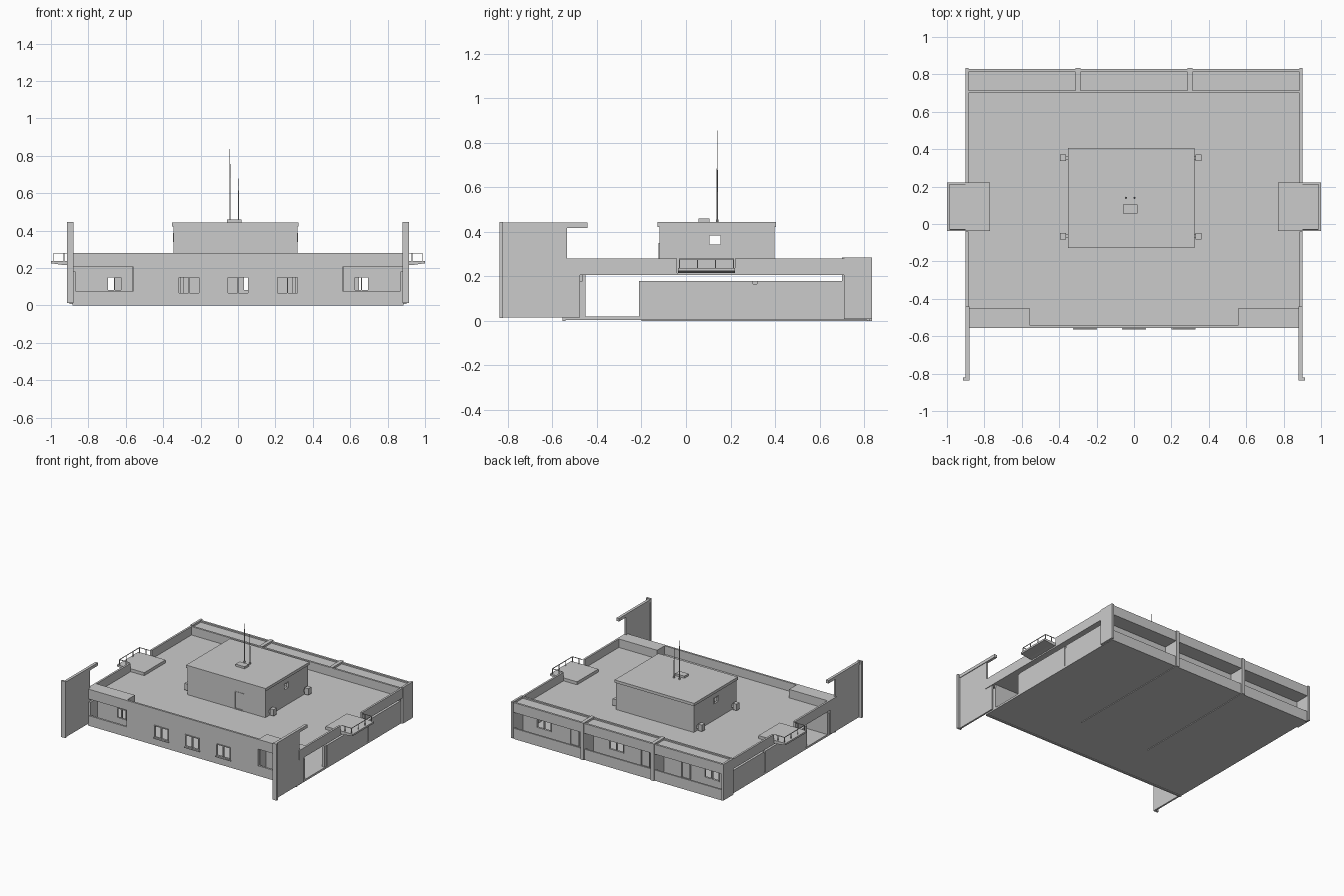
import bpy, bmesh
from mathutils import Vector

if "Cube" in bpy.data.objects:
    bpy.data.objects.remove(bpy.data.objects["Cube"])


def make(name, boxes):
    """One object from a list of boxes (x0, x1, y0, y1, z0, z1)."""
    bm = bmesh.new()
    for x0, x1, y0, y1, z0, z1 in boxes:
        ret = bmesh.ops.create_cube(bm, size=1)
        for v in ret["verts"]:
            v.co = Vector(((x0 + x1) / 2 + v.co.x * (x1 - x0),
                           (y0 + y1) / 2 + v.co.y * (y1 - y0),
                           (z0 + z1) / 2 + v.co.z * (z1 - z0)))
    me = bpy.data.meshes.new(name)
    bm.to_mesh(me)
    bm.free()
    ob = bpy.data.objects.new(name, me)
    bpy.context.collection.objects.link(ob)
    return ob


def flip(boxes):
    """Boxes mirrored across x = 0, added to the originals."""
    return boxes + [(-b[1], -b[0]) + tuple(b[2:]) for b in boxes]


def place(axis, a0, a1, d0, d1, z0, z1):
    return (a0, a1, d0, d1, z0, z1) if axis == "x" else (d0, d1, a0, a1, z0, z1)


def wall(name, axis, a0, a1, d0, d1, z0, z1, holes):
    """Wall along an axis, built around holes (a0, a1, z0, z1)."""
    out, cur = [], a0
    for h0, h1, b, t in sorted(holes):
        out.append(place(axis, cur, h0, d0, d1, z0, z1))
        if b > z0:
            out.append(place(axis, h0, h1, d0, d1, z0, b))
        out.append(place(axis, h0, h1, d0, d1, t, z1))
        cur = h1
    out.append(place(axis, cur, a1, d0, d1, z0, z1))
    return make(name, out)


def frame(name, axis, hole, d0, d1, mullion=True, w=0.006):
    a0, a1, b, t = hole
    bars = [(a0, a0 + w, b, t), (a1 - w, a1, b, t),
            (a0 + w, a1 - w, b, b + w), (a0 + w, a1 - w, t - w, t)]
    if mullion:
        m = (a0 + a1) / 2
        bars.append((m - w / 2, m + w / 2, b + w, t - w))
    return make(name, [place(axis, p, q, d0, d1, r, s) for p, q, r, s in bars])


def rod(name, x, y, z0, z1, r0, r1):
    bpy.ops.mesh.primitive_cone_add(vertices=8, radius1=r0, radius2=r1, depth=z1 - z0,
                                    location=(x, y, (z0 + z1) / 2))
    bpy.context.object.name = name


# Floor and roof slabs
make("floor_slab", [(-0.885, 0.885, -0.55, 0.825, 0.005, 0.02)])
make("roof_slab", [(-0.885, 0.885, -0.545, 0.71, 0.205, 0.215)])

# Front wall with three double windows
front_holes = [(c - 0.06, c + 0.06, 0.06, 0.155) for c in (-0.262, 0, 0.265)]
wall("front_wall", "x", -0.56, 0.56, -0.555, -0.54, 0, 0.28, front_holes)
for h in front_holes:
    frame("front_window_frame", "x", h, -0.56, -0.545)
make("front_sills", [(h[0] - 0.005, h[1] + 0.005, -0.563, -0.545, 0.052, 0.06)
                     for h in front_holes])

# Front corner porches
make("porch_low_walls", flip([(0.56, 0.885, -0.555, -0.54, 0, 0.077)]))
make("porch_canopies", flip([(0.56, 0.885, -0.555, -0.45, 0.205, 0.28)]))
make("porch_returns", flip([(0.55, 0.565, -0.54, -0.45, 0.02, 0.205)]))
for s in (-1, 1):
    h = (min(s * 0.62, s * 0.70), max(s * 0.62, s * 0.70), 0.075, 0.155)
    ends = sorted((s * 0.565, s * 0.88))
    wall("porch_back_wall", "x", *ends, -0.465, -0.45, 0.02, 0.205, [h])
    frame("porch_window_frame", "x", h, -0.47, -0.455)

# Side walls below the open clerestory, with a passage at the front
make("side_walls", flip([(0.868, 0.885, -0.55, -0.45, 0.02, 0.18),
                         (0.868, 0.885, -0.185, 0.30, 0.02, 0.18),
                         (0.868, 0.885, 0.318, 0.70, 0.02, 0.18)]))
make("side_wall_joints", flip([(0.862, 0.88, -0.21, -0.185, 0.02, 0.18),
                               (0.862, 0.88, 0.30, 0.318, 0.02, 0.165),
                               (0.862, 0.88, 0.70, 0.715, 0.02, 0.165)]))
make("partitions", flip([(0.29, 0.31, -0.2, 0.70, 0.0, 0.18)]))

# Parapet with gaps at the balconies
make("side_parapets", flip([(0.885, 0.9, -0.54, -0.04, 0.205, 0.28),
                            (0.885, 0.9, 0.22, 0.83, 0.205, 0.28),
                            (0.885, 0.9, -0.04, 0.22, 0.205, 0.215)]))

# Rear loggia: end walls, posts, low wall, fascia and canopy
make("loggia_end_walls", flip([(0.885, 0.902, 0.71, 0.835, 0.008, 0.285)]))
make("loggia_posts", flip([(0.285, 0.312, 0.70, 0.835, 0.0, 0.285)]))
make("loggia_low_wall", [(-0.885, 0.885, 0.812, 0.825, 0, 0.082)])
make("loggia_fascia", [(-0.885, 0.885, 0.812, 0.828, 0.205, 0.28)])
make("loggia_canopy", [(-0.885, 0.885, 0.715, 0.812, 0.205, 0.27)])
make("rear_parapet", [(-0.885, 0.885, 0.70, 0.715, 0.205, 0.28)])

# Rear wall with a double window and a door in each bay
rear_windows = [(c - 0.063, c + 0.063, 0.075, 0.155) for c in (-0.72, 0.09, 0.705)]
rear_doors = [(c - 0.04, c + 0.04, 0.02, 0.155) for c in (-0.5, -0.155, 0.445)]
wall("rear_wall", "x", -0.885, 0.885, 0.70, 0.713, 0.02, 0.205, rear_windows + rear_doors)
for h in rear_windows:
    frame("rear_window_frame", "x", h, 0.702, 0.718)
for h in rear_doors:
    frame("rear_door_frame", "x", h, 0.702, 0.718, False)
    make("rear_door", [(h[0] + 0.005, h[1] - 0.005, 0.704, 0.709, 0.02, 0.15)])

# Tall wing walls at the front with end fins and top beams
make("wing_walls", flip([(0.882, 0.895, -0.825, -0.535, 0.015, 0.418),
                         (0.882, 0.895, -0.535, -0.475, 0.015, 0.205)]))
make("wing_fins", flip([(0.879, 0.915, -0.838, -0.822, 0.012, 0.445)]))
make("wing_top_beams", flip([(0.879, 0.9, -0.822, -0.442, 0.418, 0.441)]))

# Rooftop room, with window openings in both sides and a front door
door = (0.055, 0.135, 0.215, 0.35)
side_window = (0.103, 0.157, 0.34, 0.386)
wall("rooftop_room_front", "x", -0.345, 0.317, -0.12, -0.108, 0.215, 0.422, [door])
make("rooftop_room_back", [(-0.345, 0.317, 0.385, 0.397, 0.215, 0.422)])
for n, x in (("left", -0.345), ("right", 0.305)):
    wall("rooftop_room_" + n, "y", -0.108, 0.385, x, x + 0.012, 0.215, 0.422, [side_window])
    frame("rooftop_window_frame_" + n, "y", side_window, x - 0.003, x + 0.015, False, 0.003)
make("rooftop_room_roof", [(-0.352, 0.323, -0.127, 0.405, 0.422, 0.443)])
frame("rooftop_door_frame", "x", door, -0.123, -0.108, False)
make("rooftop_door", [(0.06, 0.13, -0.117, -0.111, 0.215, 0.345)])

# Vent boxes beside the rooftop room
vents = []
for x in (-0.38, 0.346):
    for y in (-0.066, 0.354):
        inner = (x, x + 0.035) if x < 0 else (x - 0.032, x)
        vents += [(x - 0.016, x + 0.016, y - 0.018, y + 0.018, 0.225, 0.275),
                  (*inner, y - 0.01, y + 0.01, 0.235, 0.255)]
make("roof_vents", vents)

# Roof hatch and antennas
make("roof_hatch", [(-0.06, 0.018, 0.055, 0.105, 0.443, 0.459)])
for x, mid, top in ((-0.043, 0.68, 0.855), (0.003, 0.58, 0.68)):
    rod("antenna_base", x, 0.14, 0.443, 0.455, 0.006, 0.006)
    rod("antenna_mast", x, 0.14, 0.455, mid, 0.0035, 0.0025)
    rod("antenna_tip", x, 0.14, mid, top, 0.002, 0.001)

# Balconies: slab with tapered outer underside, and thin railings
for s in (-1, 1):
    bm = bmesh.new()
    prof = [(0.77, 0.215), (0.93, 0.215), (1.0, 0.225), (1.0, 0.238), (0.77, 0.238)]
    f = bm.faces.new([bm.verts.new((s * x, -0.037, z)) for x, z in prof])
    ext = bmesh.ops.extrude_face_region(bm, geom=[f])
    bmesh.ops.translate(bm, vec=(0, 0.258, 0),
                        verts=[v for v in ext["geom"] if isinstance(v, bmesh.types.BMVert)])
    bmesh.ops.recalc_face_normals(bm, faces=bm.faces)
    me = bpy.data.meshes.new("balcony_slab")
    bm.to_mesh(me)
    bm.free()
    bpy.context.collection.objects.link(bpy.data.objects.new("balcony_slab", me))
r = 0.002
rails = [(0.985 - r, 0.985 + r, -0.03, 0.213, 0.276, 0.28)]
for y in (-0.03, 0.213):
    rails.append((0.9, 0.985, y - r, y + r, 0.276, 0.28))
    rails.append((0.93 - r, 0.93 + r, y - r, y + r, 0.235, 0.278))
for y in (-0.03, 0.051, 0.132, 0.213):
    rails.append((0.985 - r, 0.985 + r, y - r, y + r, 0.235, 0.278))
make("balcony_railings", flip(rails))
